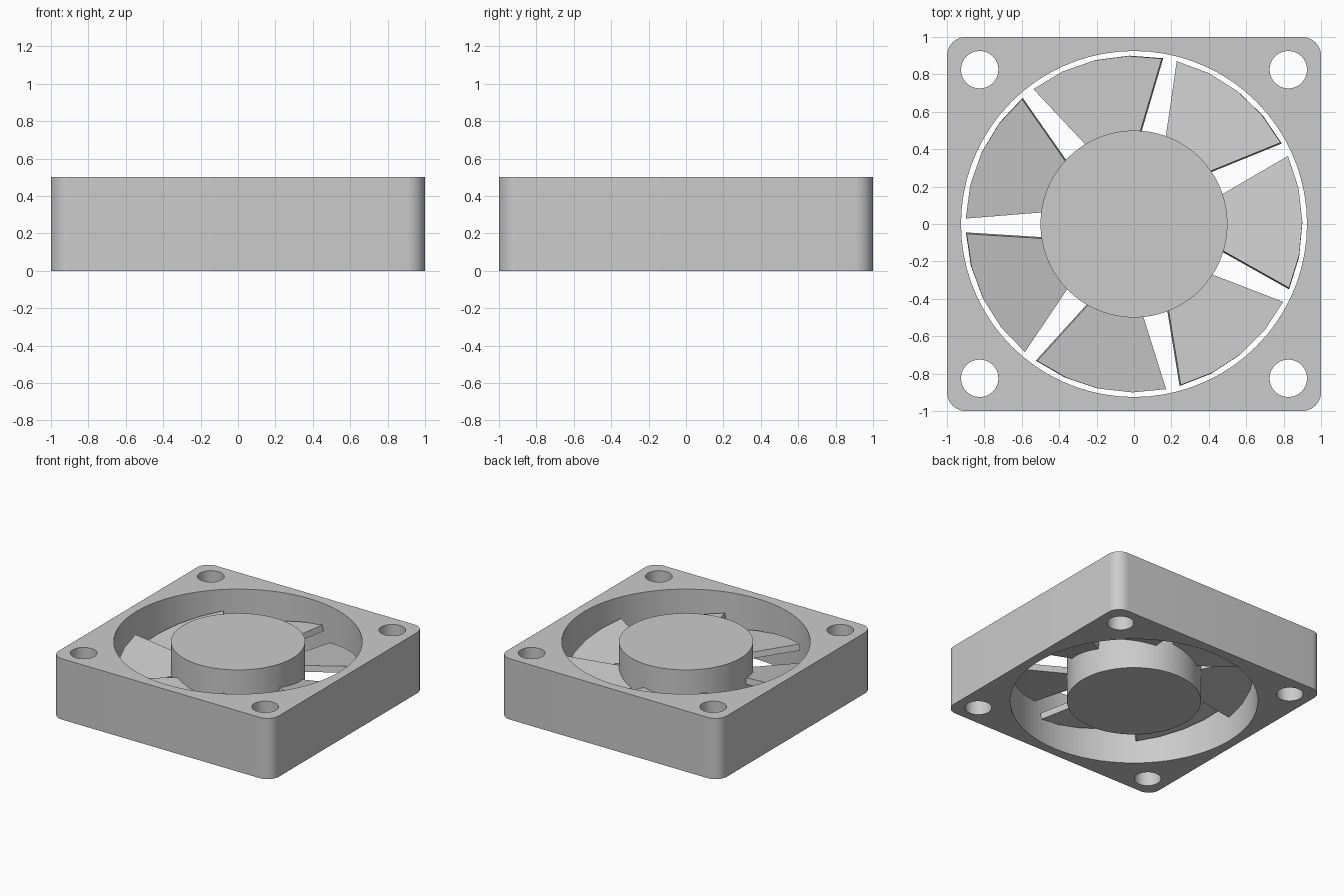
import bpy, bmesh
from math import sin, cos, pi, radians
from mathutils import Matrix, Vector

if "Cube" in bpy.data.objects:
    bpy.data.objects.remove(bpy.data.objects["Cube"], do_unlink=True)

HEIGHT = 0.5
BLADES = 7

grey = bpy.data.materials.new("plain grey")
grey.use_nodes = True
colour = (0.6, 0.6, 0.6, 1)
grey.diffuse_color = colour
grey.node_tree.nodes["Principled BSDF"].inputs["Base Color"].default_value = colour


def arc(cx, cy, r, start, end, steps):
    """Points along an arc, both ends included (angles in degrees)."""
    angles = [radians(start + (end - start) * i / steps) for i in range(steps + 1)]
    return [(cx + r * cos(a), cy + r * sin(a)) for a in angles]


def circle(cx, cy, r, steps):
    return arc(cx, cy, r, 0, 360, steps)[:-1]


def extruded(name, loops, z, height, matrix=Matrix()):
    """Solid plate from an outline and optional hole outlines."""
    bm = bmesh.new()
    edges = []
    for loop in loops:
        verts = [bm.verts.new((x, y, z)) for x, y in loop]
        edges += [bm.edges.new((v, verts[i - 1])) for i, v in enumerate(verts)]
    if len(loops) == 1:
        bm.faces.new(list(bm.verts))
    else:
        bmesh.ops.triangle_fill(bm, edges=edges, use_beauty=True, normal=(0, 0, 1))
    extrusion = bmesh.ops.extrude_face_region(bm, geom=list(bm.faces))
    top = [g for g in extrusion["geom"] if isinstance(g, bmesh.types.BMVert)]
    bmesh.ops.translate(bm, verts=top, vec=Vector((0, 0, height)))
    bmesh.ops.recalc_face_normals(bm, faces=bm.faces)
    mesh = bpy.data.meshes.new(name)
    bm.to_mesh(mesh)
    bm.free()
    mesh.materials.append(grey)
    obj = bpy.data.objects.new(name, mesh)
    obj.matrix_world = matrix
    bpy.context.collection.objects.link(obj)
    return obj


def smooth(obj):
    bpy.ops.object.select_all(action='DESELECT')
    obj.select_set(True)
    bpy.context.view_layer.objects.active = obj
    bpy.ops.object.shade_smooth_by_angle(angle=radians(30))


# Square frame with rounded corners, a round bore and four screw holes
signs = [(1, 1), (-1, 1), (-1, -1), (1, -1)]
outline = []
for i, (sx, sy) in enumerate(signs):
    outline += arc(0.9 * sx, 0.9 * sy, 0.1, 90 * i, 90 * i + 90, 10)
holes = [circle(0.825 * sx, 0.825 * sy, 0.1, 32) for sx, sy in signs]
smooth(extruded("frame", [outline, circle(0, 0, 0.925, 72)] + holes, 0, HEIGHT))

# Hub
smooth(extruded("hub", [circle(0, 0, 0.5, 72)], 0, HEIGHT))

# Flat wedge blades, pitched about their radial axis
wedge = [(0.4, 0.11), (0.4, -0.11)] + arc(0, 0, 0.9, -23.4, 23.4, 4)
for k in range(BLADES):
    turn = Matrix.Rotation(2 * pi * k / BLADES + radians(0.5), 4, 'Z')
    pitch = Matrix.Rotation(radians(-9.5), 4, 'X')
    lift = Matrix.Translation((0, 0, 0.255))
    extruded(f"blade_{k + 1}", [wedge], -0.025, 0.05, lift @ turn @ pitch)
